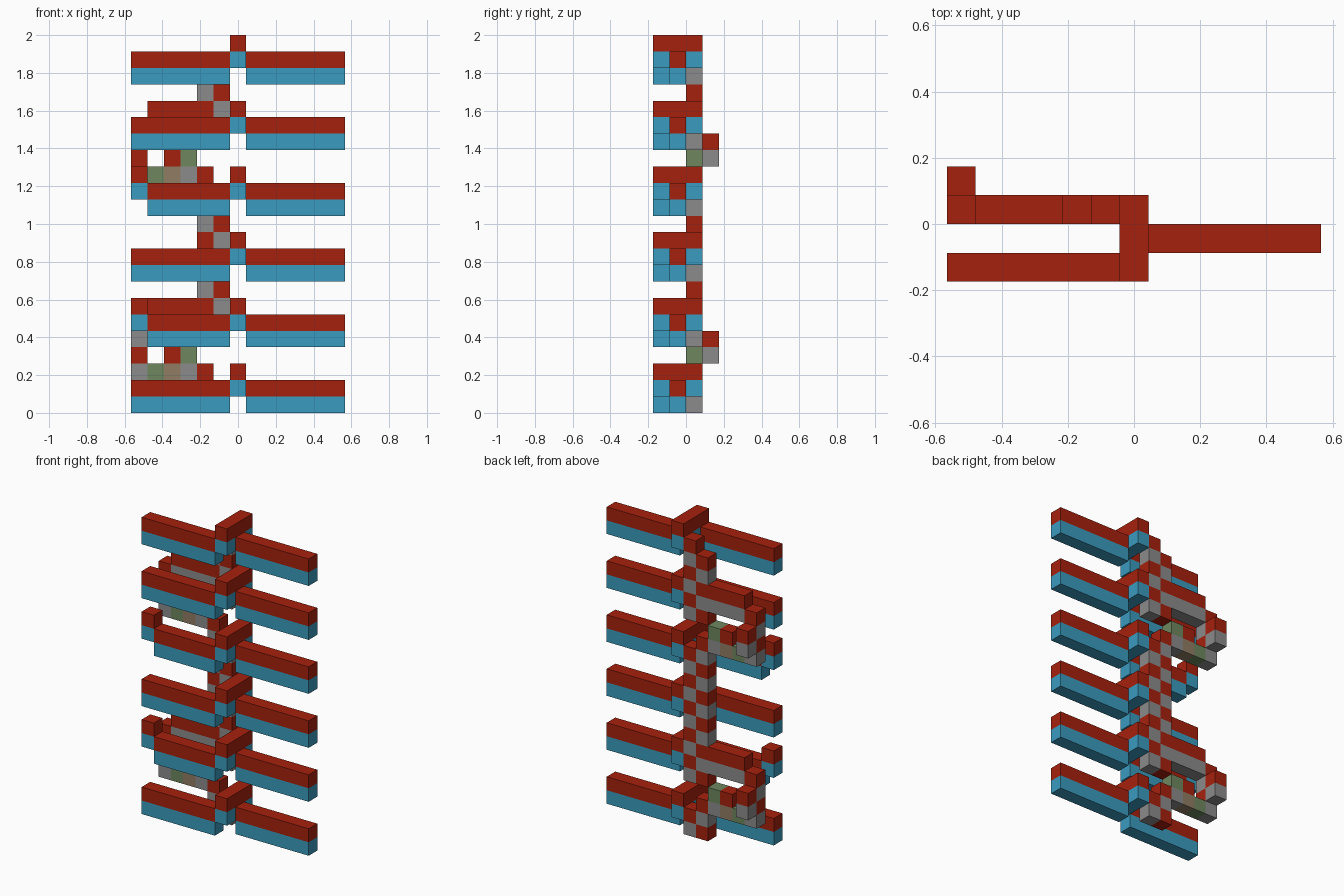
import bpy
import bmesh
from mathutils import Matrix, Vector

cube = bpy.data.objects.get("Cube")
if cube:
    bpy.data.objects.remove(cube, do_unlink=True)

CELL = 2 / 23
ORIGIN = Vector((-6.5, -2, 0))  # grid corner, in cells


def material(name, colour):
    mat = bpy.data.materials.new(name)
    mat.use_nodes = True
    mat.diffuse_color = (*colour, 1)
    mat.node_tree.nodes["Principled BSDF"].inputs["Base Color"].default_value = (*colour, 1)
    return mat


COLOURS = {
    "red": material("brick red", (0.38, 0.015, 0.004)),
    "blue": material("sky blue", (0.042, 0.33, 0.52)),
    "grey": material("mid grey", (0.26, 0.26, 0.26)),
    "green": material("moss green", (0.156, 0.242, 0.114)),
    "tan": material("dusty tan", (0.283, 0.205, 0.127)),
}


def part(name, blocks):
    """One object from blocks of (colour, first cell, size in cells)."""
    mesh = bpy.data.meshes.new(name)
    bm = bmesh.new()
    slots = []
    for colour, start, size in blocks:
        if colour not in slots:
            slots.append(colour)
            mesh.materials.append(COLOURS[colour])
        size = Vector(size)
        centre = (Vector(start) + size / 2 + ORIGIN) * CELL
        place = Matrix.Translation(centre) @ Matrix.Diagonal((*(size * CELL), 1))
        verts = bmesh.ops.create_cube(bm, size=1, matrix=place)["verts"]
        for face in {f for v in verts for f in v.link_faces}:
            face.material_index = slots.index(colour)
    bm.to_mesh(mesh)
    bm.free()
    obj = bpy.data.objects.new(name, mesh)
    bpy.context.scene.collection.objects.link(obj)


def two_tone(x, y, z, length):
    """Blue bar with a red bar on top."""
    return [("blue", (x, y, z), (length, 1, 1)), ("red", (x, y, z + 1), (length, 1, 1))]


# Six tiers: a bar on each side and a cross piece in the middle
for tier in range(6):
    z = 4 * tier
    part(f"left_bar_{tier}", two_tone(7, 1, z, 6))
    if tier in (1, 3):  # raised tip
        part(f"right_bar_{tier}", two_tone(1, 0, z, 5) + two_tone(0, 0, z + 1, 1))
    else:
        part(f"right_bar_{tier}", two_tone(0, 0, z, 6))
    part(f"cross_piece_{tier}", [("blue", (6, 0, z + 1), (1, 3, 1)),
                                 ("red", (6, 0, z + 2), (1, 3, 1))])

# Chequered spine behind, broken where the hooks curl in
spine = []
for x, runs in ((4, ((0, 3), (4, 15), (16, 21))), (5, ((0, 2), (4, 14), (16, 22)))):
    for low, high in runs:
        for z in range(low, high):
            spine.append(("red" if (x + z) % 2 == 0 else "grey", (x, 2, z), (1, 1, 1)))
part("spine", spine)

# Two hooks at the back
for name, z in (("lower", 2), ("upper", 14)):
    part(f"{name}_hook_arm", [("grey", (1, 2, z + 3), (3, 1, 1)),
                              ("red", (1, 2, z + 4), (3, 1, 1))])
    part(f"{name}_hook_end", [(c, (0, 2, z + i), (1, 1, 1))
                              for i, c in enumerate(("grey", "red", "grey", "red"))])
    part(f"{name}_hook_knob", [("grey", (0, 3, z + 1), (1, 1, 1)),
                               ("red", (0, 3, z + 2), (1, 1, 1))])
    part(f"{name}_hook_base", [(c, (1 + i, 2, z), (1, 1, 1))
                               for i, c in enumerate(("green", "tan", "grey"))])
    part(f"{name}_hook_tip", [("red", (2, 2, z + 1), (1, 1, 1)),
                              ("green", (3, 2, z + 1), (1, 1, 1))])
